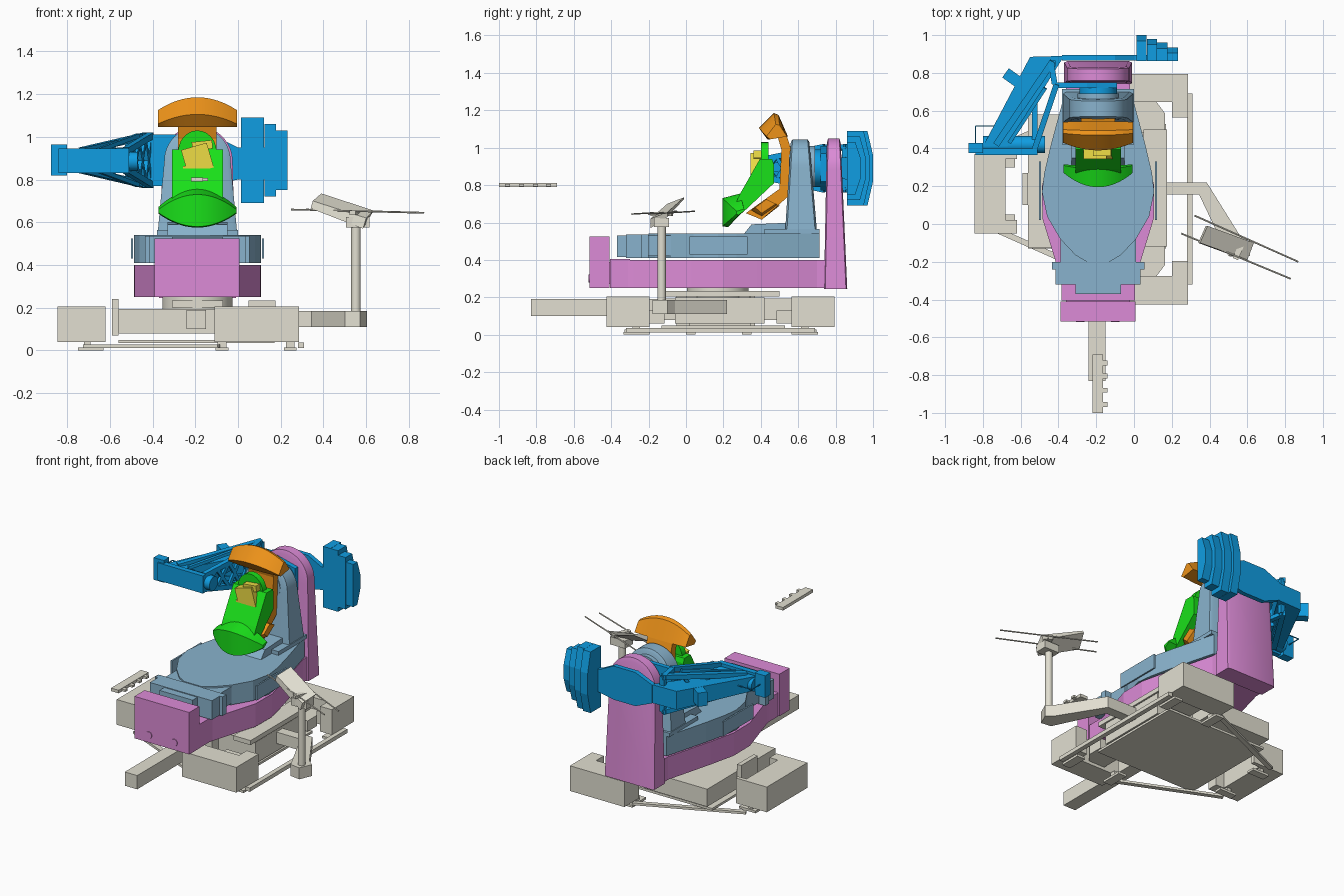
import bpy, bmesh, math
from mathutils import Vector

if "Cube" in bpy.data.objects:
    bpy.data.objects.remove(bpy.data.objects["Cube"])

CX = -0.19  # centre line of the instrument
COL = dict(beige=(.76, .74, .64), pink=(.72, .26, .68), steel=(.25, .45, .61), blue=(.005, .34, .76),
           orange=(.85, .29, .01), green=(.01, .75, .01), yellow=(.85, .72, .06))
MATS = {}
for k, c in COL.items():
    MATS[k] = bpy.data.materials.new(k)
    MATS[k].diffuse_color = (*c, 1)


def finish(name, bm, mat, smooth=False):
    bmesh.ops.recalc_face_normals(bm, faces=bm.faces)
    me = bpy.data.meshes.new(name)
    bm.to_mesh(me)
    bm.free()
    ob = bpy.data.objects.new(name, me)
    bpy.context.collection.objects.link(ob)
    me.materials.append(MATS[mat])
    if smooth:
        bpy.ops.object.select_all(action='DESELECT')
        ob.select_set(True)
        bpy.context.view_layer.objects.active = ob
        bpy.ops.object.shade_smooth_by_angle(angle=math.radians(30))
    return ob


def loft(name, rings, mat, smooth=False):
    bm = bmesh.new()
    vs = [[bm.verts.new(p) for p in r] for r in rings]
    n = len(vs[0])
    for a, b in zip(vs, vs[1:]):
        for i in range(n):
            bm.faces.new((a[i], a[(i + 1) % n], b[(i + 1) % n], b[i]))
    bm.faces.new(vs[0])
    bm.faces.new(vs[-1])
    return finish(name, bm, mat, smooth)


def prism(name, pts, axis, a, b, mat):
    put = {'x': lambda p, t: (t, p[0], p[1]), 'y': lambda p, t: (p[0], t, p[1]), 'z': lambda p, t: (p[0], p[1], t)}[axis]
    return loft(name, [[put(p, t) for p in pts] for t in (a, b)], mat)


def box(name, x0, x1, y0, y1, z0, z1, mat):
    return prism(name, [(x0, y0), (x1, y0), (x1, y1), (x0, y1)], 'z', z0, z1, mat)


def bar(name, p, q, w, h, mat, sides=4):
    p, q = Vector(p), Vector(q)
    d = (q - p).normalized()
    u = d.cross(Vector((0, 0, 1)))
    u = u.normalized() if u.length > .01 else Vector((1, 0, 0))
    v = u.cross(d)
    s = 1 / math.cos(math.pi / 4) if sides == 4 else 1
    ang = [math.tau * (i + .5) / sides for i in range(sides)]
    off = [u * math.cos(a) * w * s / 2 + v * math.sin(a) * h * s / 2 for a in ang]
    return loft(name, [[e + o for o in off] for e in (p, q)], mat, sides > 6)


def column(name, half, z0, zc, r, front, back, shrink, mat):
    # arched upright: front/back give y at the bottom and the top
    pts = [(half, z0)] + [(r * math.cos(math.pi * i / 24), zc + r * math.sin(math.pi * i / 24)) for i in range(25)] + [(-half, z0)]
    rings = []
    for (yb, yt), s in ((front, shrink), (front, 1), (back, 1), (back, shrink)):
        k = (front[1] - back[1]) * .12
        edge = (k if s != 1 else 0) * (1 if yb == front[0] else -1)
        rings.append([(CX + x * s, yb + (yt - yb) * (z - z0) / (zc + r - z0) + edge, z0 + (z - z0) * (1 - (1 - s) * .3))
                      for x, z in pts])
    return loft(name, rings, mat, True)


def lens(name, mid, end, half, mat, n=20):
    # curved bumper: yz profile blends from the middle to both ends
    rings = []
    for i in range(n + 1):
        t = 2 * i / n - 1
        rings.append([(CX + half * t, a[0] + (b[0] - a[0]) * t * t, a[1] + (b[1] - a[1]) * t * t) for a, b in zip(mid, end)])
    return loft(name, rings, mat, True)


def sym(pts):
    # mirror a half plan (offset, y) about the centre line
    return [(CX + x, y) for x, y in pts] + [(CX - x, y) for x, y in reversed(pts)]


# base frame and supports
prism('left_support', [(-.845, -.05), (-.62, -.05), (-.62, .02), (-.68, .02), (-.68, .345), (-.62, .345),
                       (-.62, .37), (-.845, .37)], 'z', .04, .205, 'beige')
for nm, s in (('front', -1), ('rear', 1)):
    fy = lambda d: .185 + s * d
    prism(nm + '_support', [(-.11, fy(.61)), (.285, fy(.61)), (.285, fy(.38)), (.2, fy(.38)), (.2, fy(.46)), (-.11, fy(.46))],
          'z', .04, .205, 'beige')
    prism(nm + '_bracket', [(0, fy(.46)), (.12, fy(.46)), (.165, fy(.40)), (.165, fy(.3)), (0, fy(.3))], 'z', .06, .13, 'beige')
    bar(nm + '_strut', (-.72, fy(.22), .02), (-.09, fy(.5), .02), .03, .015, 'beige')
    for x in (-.075, .245):
        box(nm + '_foot', x - .03, x + .03, fy(.45) - .07, fy(.45) + .07, 0, .015, 'beige')
        box(nm + '_foot_stem', x - .02, x + .02, fy(.45) - .02, fy(.45) + .02, .015, .045, 'beige')
for y in (0, .3):
    box('left_foot', -.75, -.63, y, y + .05, 0, .015, 'beige')
    box('left_foot_stem', -.72, -.69, y + .01, y + .04, .015, .045, 'beige')
box('outer_rail', .28, .31, -.32, .69, .012, .037, 'beige')
box('base_plate', -.56, .17, -.13, .53, .035, .05, 'beige')
box('base_body', -.56, -.1, -.125, .58, .08, .195, 'beige')
box('base_side_body', -.1, .17, -.06, .42, .06, .2, 'beige')
box('base_lip', .05, .175, -.12, .5, .205, .235, 'beige')
box('base_end_plate', -.59, -.56, .1, .27, .07, .24, 'beige')
bar('turntable', (CX, .17, .19), (CX, .17, .25), .33, .33, 'beige', 32)
box('turntable_mount', CX - .12, CX + .12, 0, .34, .2, .235, 'beige')
box('front_beam', -.24, -.15, -.83, -.1, .1, .19, 'beige')

# detached front rail with pegs
box('loose_rail', -.22, -.165, -1, -.69, .79, .81, 'beige')
for y in (-.955, -.88, -.805, -.735):
    box('rail_peg', -.165, -.14, y - .013, y + .013, .793, .807, 'beige')

# side arm, post and tray
prism('side_arm', [(.17, .22), (.385, .22), (.56, -.06), (.605, -.1), (.57, -.18), (.50, -.17), (.345, .155), (.17, .155)],
      'z', .11, .185, 'beige')
bar('tray_post', (.552, -.13, .18), (.552, -.13, .6), .045, .045, 'beige', 20)
box('tray_head', .505, .615, -.17, -.09, .575, .625, 'beige')
n = Vector((.39, .92, 0))
o = Vector((.56, -.13, .645))
bar('tray_bracket', o - n * .06, o + n * .06, .03, .02, 'beige')
loft('tray_wedge', [[(.34, -.1, .665), (.38, -.01, .725), (.39, -.01, .735), (.35, -.1, .70)],
                    [(.585, -.19, .57), (.62, -.1, .63), (.635, -.1, .655), (.6, -.19, .62)]], 'beige')
for a, b in (((.25, -.05, .66), (.83, -.29, .645)), ((.32, .045, .66), (.87, -.20, .645))):
    bar('tray_rod', a, b, .01, .008, 'beige', 8)

# pink lower stage
prism('lower_stage', sym([(.195, -.31), (.2, -.28), (.295, .03), (.297, .2), (.255, .38), (.17, .7), (.17, .78)]),
      'z', .25, .40, 'pink')
box('lower_front_box', CX - .195, CX + .195, -.405, -.30, .25, .405, 'pink')
box('lower_front_block', CX - .2, CX + .197, -.515, -.41, .25, .525, 'pink')
box('lower_front_neck', CX - .17, CX + .17, -.42, -.39, .27, .39, 'pink')
for x in (-.285, -.1):
    bar('front_knob', (x, -.50, .3), (x, -.52, .3), .045, .045, 'pink', 16)
column('rear_column', .18, .245, .885, .165, (.745, .76), (.855, .82), .9, 'pink')

# steel blue upper stage
prism('upper_stage', sym([(.06, -.2), (.12, -.165), (.2, -.08), (.27, .04), (.297, .17), (.285, .27), (.25, .42), (.17, .715)]),
      'z', .41, .54, 'steel')
for x in (CX - .312, CX + .302):
    box('side_panel', x, x + .01, .02, .33, .43, .525, 'steel')
for hw, y0, y1, z0, z1 in ((.245, -.24, -.2, .41, .535), (.225, -.32, -.24, .41, .535), (.12, -.37, -.32, .415, .53),
                           (.2, -.22, -.08, .42, .53)):
    box('upper_front_step', CX - hw, CX + hw, y0, y1, z0, z1, 'steel')
box('column_flange', CX - .19, CX + .19, .42, .715, .54, .565, 'steel')
prism('column_foot', [(.31, .54), (.35, .59), (.58, .6), (.58, .54)], 'x', CX - .14, CX + .14, 'steel')
column('upper_column', .185, .56, .89, .155, (.54, .57), (.69, .65), .9, 'steel')
bar('column_hub', (CX, .55, .9), (CX, .69, .9), .22, .22, 'steel', 32)

# orange arc cradle
prism('cradle_spine', [(.49, 1.06), (.54, 1.06), (.565, .98), (.57, .76), (.405, .615), (.32, .65), (.50, .78), (.51, .99)],
      'x', CX - .09, CX + .09, 'orange')
lens('cradle_top_cap', [(.39, 1.105), (.47, 1.185), (.495, 1.175), (.545, 1.06), (.435, 1.045)],
     [(.43, 1.06), (.48, 1.125), (.50, 1.12), (.54, 1.06), (.45, 1.045)], .185, 'orange')
lens('cradle_lower_cap', [(.32, .65), (.405, .615), (.50, .69), (.43, .725)],
     [(.37, .68), (.405, .65), (.48, .70), (.43, .725)], .12, 'orange')

# green inner cradle
prism('inner_spine', [(.395, .94), (.46, .94), (.47, .91), (.47, .81), (.30, .65), (.24, .65), (.29, .755)],
      'x', CX - .12, CX + .12, 'green')
loft('inner_top', [[(CX + math.cos(i * math.pi / 12) * .09, y, .93 + .1 * math.sin(i * math.pi / 12)) for i in range(13)]
                   for y in (.40, .44)], 'green', True)
lens('inner_lower_cap', [(.195, .73), (.195, .58), (.225, .575), (.31, .665), (.29, .755)],
     [(.27, .66), (.27, .645), (.28, .64), (.315, .665), (.31, .672)], .182, 'green')

# yellow sample stage
bar('sample_stage', (-.25, .375, .88), (-.13, .375, .915), .06, .12, 'yellow')
bar('sample_top', (-.215, .385, .955), (-.12, .385, .965), .05, .04, 'yellow')
bar('sample_clamp', (-.26, .37, .84), (-.20, .37, .83), .05, .05, 'yellow')

# blue counterweight plates
for i, (h, y) in enumerate(((.2, 1.0), (.2, .98), (.17, .96), (.14, .935))):
    x = .013 + i * .055
    prism('counterweight', [(.862, .89 - h), (y - .03, .89 - h), (y, .89 - h * .35), (y, .89 + h * .35),
                            (y - .03, .89 + h), (.862, .89 + h)], 'x', x, x + .054, 'blue')

# blue swing arm
prism('swing_plate', [(.20, .8), (.20, .95), (.0, .95), (-.1, 1.0), (-.26, 1.0), (-.38, .95), (-.38, .83),
                      (-.26, .78), (-.1, .78), (.0, .8)], 'y', .865, .895, 'blue')
prism('inner_swing_plate', [(-.09, .82), (-.09, .97), (-.25, 1.01), (-.42, 1.01), (-.42, .77), (-.25, .77)], 'y', .72, .75, 'blue')
bar('swing_hub', (CX, .65, .89), (CX, .75, .89), .2, .2, 'blue', 32)
loft('arm_main_beam', [[(-.80, .41, .845), (-.67, .41, .845), (-.67, .41, .935), (-.80, .41, .935)],
                       [(-.55, .885, .83), (-.37, .89, .83), (-.37, .89, .95), (-.55, .885, .95)]], 'blue')
for s in (-1, 1):
    lo, hi = .89 + s * .045, .89 + s * .115
    bar('arm_chord', (-.73, .42, lo), (-.43, .86, hi), .035, .03, 'blue')
    bar('arm_inner_chord', (-.525, .40, lo), (-.41, .74, hi), .03, .03, 'blue')
    bar('arm_cross_tie', (-.66, .43, lo), (-.47, .72, hi), .02, .02, 'blue')
    bar('arm_web', (-.42, .74, hi), (-.44, .86, hi), .03, .025, 'blue')
    for i in range(4):
        t0, t1 = i / 4, (i + 1) / 4
        sg = s * (1 if i % 2 else -1)
        a, b = Vector((-.525, .40, .89)), Vector((-.41, .74, .89))
        p, q = a.lerp(b, t0), a.lerp(b, t1)
        p.z += sg * (.045 + .07 * t0)
        q.z -= sg * (.045 + .07 * t1)
        bar('arm_diagonal', p, q, .02, .02, 'blue')
    for t in (.5, .75):
        p = Vector((-.73, .42, lo)).lerp(Vector((-.43, .86, hi)), t)
        bar('arm_upright', (p.x - .03, p.y - .05, .89), p, .02, .02, 'blue')
bar('arm_end_post', (-.43, .85, .775), (-.43, .85, 1.005), .03, .03, 'blue')
box('arm_end_beam', -.84, -.51, .365, .40, .83, .945, 'blue')
box('arm_end_block', -.875, -.80, .375, .43, .82, .965, 'blue')
box('arm_side_rail', -.54, -.51, .39, .70, .87, .92, 'blue')
bar('arm_tube', (-.80, .42, .885), (-.47, .42, .885), .09, .09, 'blue', 24)
bar('arm_box', (-.68, .80, .90), (-.61, .75, .90), .06, .09, 'blue')
for a, b in (((-.84, .42), (-.84, .52)), ((-.84, .52), (-.69, .52)), ((-.69, .52), (-.69, .42))):
    bar('arm_wire', (*a, .9), (*b, .9), .005, .005, 'blue')

for m in bpy.data.materials:
    if m.users and not m.is_grease_pencil:
        m.use_nodes = True
        m.node_tree.nodes["Principled BSDF"].inputs["Base Color"].default_value = m.diffuse_color
